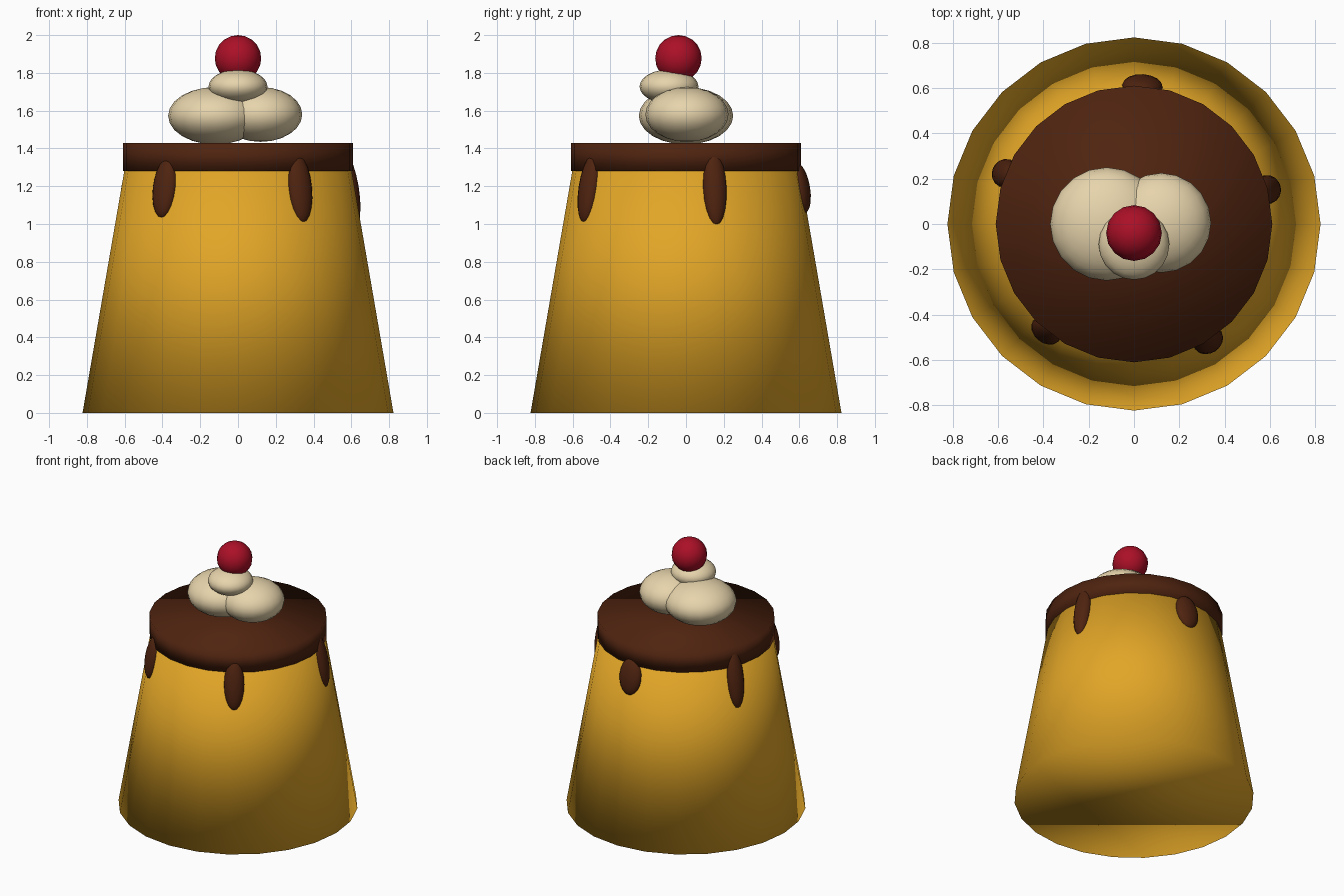
import bpy
import math
from mathutils import Matrix

if "Cube" in bpy.data.objects:
    bpy.data.objects.remove(bpy.data.objects["Cube"])


def material(name, rgb):
    m = bpy.data.materials.new(name)
    m.diffuse_color = (*rgb, 1)
    m.use_nodes = True
    m.node_tree.nodes["Principled BSDF"].inputs["Base Color"].default_value = m.diffuse_color
    return m


GOLD = material("custard gold", (0.76, 0.38, 0.02))
BROWN = material("caramel brown", (0.078, 0.017, 0.005))
CREAM = material("cream", (0.80, 0.66, 0.41))
RED = material("cherry red", (0.41, 0.005, 0.02))


def finish(name, mat):
    ob = bpy.context.object
    ob.name = name
    ob.data.materials.append(mat)
    bpy.ops.object.shade_smooth()
    return ob


def frustum(name, r1, r2, z0, z1, mat):
    bpy.ops.mesh.primitive_cone_add(vertices=24, radius1=r1, radius2=r2,
                                    depth=z1 - z0, location=(0, 0, (z0 + z1) / 2))
    return finish(name, mat)


def ellipsoid(name, loc, size, mat, rot=Matrix(), seg=20, rings=12):
    bpy.ops.mesh.primitive_uv_sphere_add(segments=seg, ring_count=rings, radius=1)
    ob = finish(name, mat)
    ob.matrix_world = Matrix.Translation(loc) @ rot @ Matrix.Diagonal((*size, 1))
    return ob


# Custard body and caramel layer
frustum("custard_body", 0.823, 0.585, 0, 1.38, GOLD)
frustum("caramel_top", 0.61, 0.61, 1.28, 1.43, BROWN)

# Caramel drips lying along the sloped side: (half width, half height)
drips = [(0.064, 0.20), (0.09, 0.135), (0.065, 0.215), (0.073, 0.16), (0.07, 0.185)]
for i, (w, h) in enumerate(drips):
    a = math.radians(14.5 + 72 * i)
    rot = Matrix.Rotation(a, 4, 'Z') @ Matrix.Rotation(math.radians(-9.7), 4, 'Y')
    ellipsoid(f"caramel_drip_{i + 1}", (0.608 * math.cos(a), 0.608 * math.sin(a), 1.19),
              (0.05, w, h), BROWN, rot, 16, 10)

# Whipped cream dollops
ellipsoid("cream_left", (-0.12, 0.0, 1.573), (0.25, 0.25, 0.152), CREAM)
ellipsoid("cream_right", (0.12, 0.005, 1.58), (0.22, 0.22, 0.145), CREAM)
ellipsoid("cream_top", (0, -0.09, 1.728), (0.156, 0.156, 0.09), CREAM)

# Cherry
ellipsoid("cherry", (0, -0.04, 1.877), (0.123, 0.123, 0.123), RED, seg=16, rings=10)
